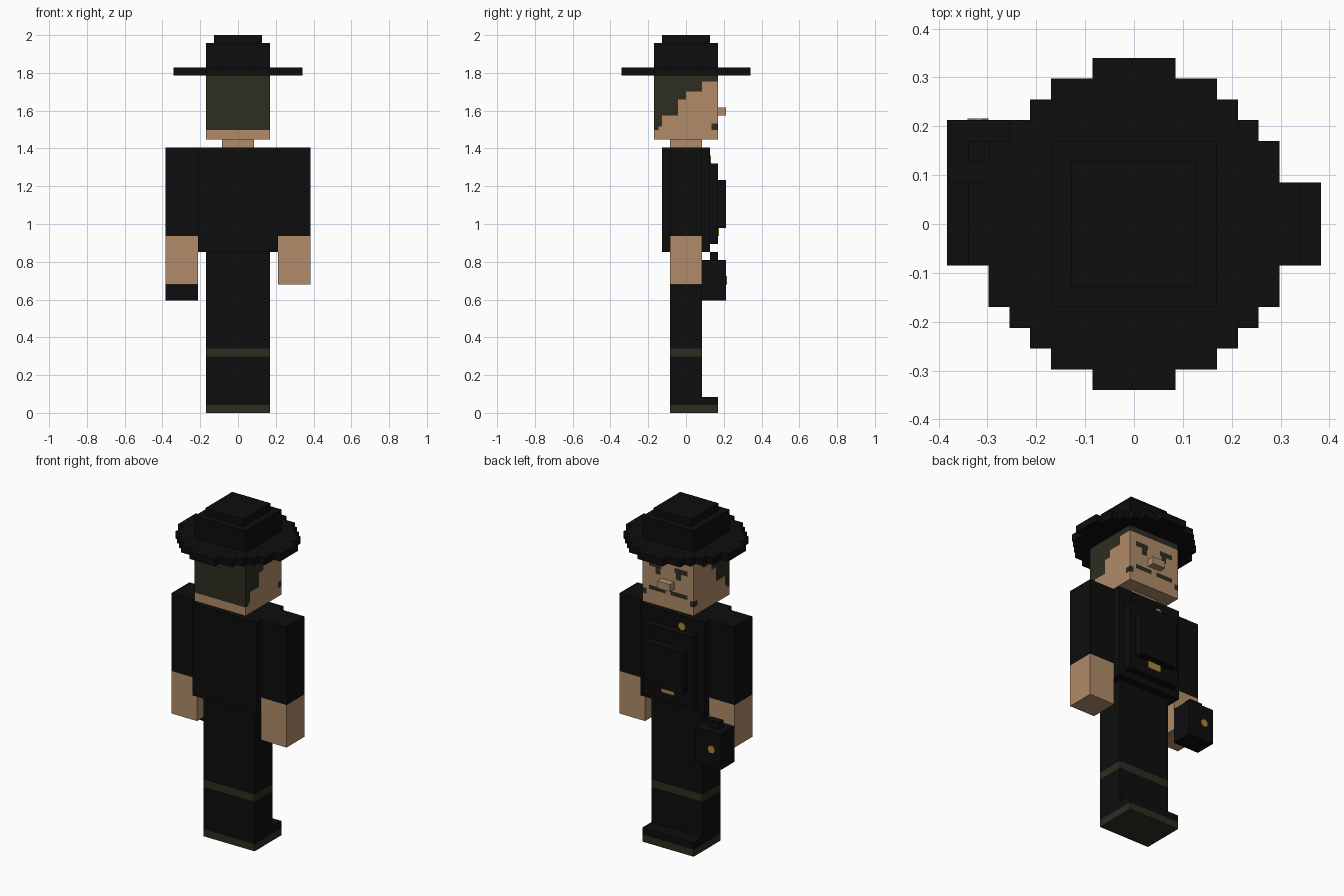
import bpy, bmesh, math
from mathutils import Vector, Matrix

default = bpy.data.objects.get("Cube")
if default:
    bpy.data.objects.remove(default, do_unlink=True)

U = 2 / 47  # one block of the voxel grid


def material(name, rgb):
    m = bpy.data.materials.new(name)
    m.use_nodes = True
    m.diffuse_color = (*rgb, 1)
    m.node_tree.nodes["Principled BSDF"].inputs["Base Color"].default_value = (*rgb, 1)
    return m


BLACK = material("black cloth", (0.004, 0.004, 0.004))
SKIN = material("skin", (0.44, 0.26, 0.142))
OLIVE = material("dark olive", (0.026, 0.026, 0.016))
GOLD = material("gold", (0.40, 0.25, 0.04))


def finish(name, bm, mats):
    bmesh.ops.recalc_face_normals(bm, faces=bm.faces[:])
    bm.transform(Matrix.Scale(U, 4))
    mesh = bpy.data.meshes.new(name)
    bm.to_mesh(mesh)
    bm.free()
    for m in mats:
        mesh.materials.append(m)
    ob = bpy.data.objects.new(name, mesh)
    bpy.context.collection.objects.link(ob)
    return ob


def box(name, x, y, z, mats, cuts=((), (), ()), rule=None):
    """Box between ranges in blocks; cut along each axis, then coloured by rule."""
    bm = bmesh.new()
    bmesh.ops.create_cube(bm, size=1)
    for v in bm.verts:
        v.co = [r[0] + (c + 0.5) * (r[1] - r[0]) for r, c in zip((x, y, z), v.co)]
    for axis, places in enumerate(cuts):
        normal = Vector([float(i == axis) for i in range(3)])
        for p in places:
            bmesh.ops.bisect_plane(bm, geom=bm.verts[:] + bm.edges[:] + bm.faces[:],
                                   plane_co=normal * p, plane_no=normal)
    bm.normal_update()
    if rule:
        for f in bm.faces:
            f.material_index = rule(f.calc_center_median(), f.normal)
    return finish(name, bm, mats)


def disc(name, x, y, z, radius):
    """Thin eight-sided button facing +y."""
    bm = bmesh.new()
    turn = Matrix.Translation((x, y, z)) @ Matrix.Rotation(math.pi / 2, 4, "X") \
        @ Matrix.Rotation(math.pi / 8, 4, "Z")
    bmesh.ops.create_cone(bm, cap_ends=True, segments=8, radius1=radius,
                          radius2=radius, depth=0.16, matrix=turn)
    return finish(name, bm, [GOLD])


# Legs and shoes
box("trousers", (-4, 4), (-2, 2), (0, 20), [BLACK, OLIVE], ((), (), (1, 7, 8)),
    lambda c, n: int(c.z < 1 or 7 < c.z < 8))
box("shoe_toes", (-4, 4), (2, 4), (0, 2), [BLACK, OLIVE], ((), (), (1,)),
    lambda c, n: int(c.z < 1))

# Torso with its two stepped front layers
box("torso", (-5, 5), (-3, 3), (20, 33), [BLACK])
box("belly_lower_layer", (-4, 4), (3, 4), (21, 31), [BLACK])
box("belly_upper_layer", (-3, 3), (4, 5), (23, 29), [BLACK])
box("belt_buckle", (-1, 1), (4, 4.08), (22, 23), [GOLD])
disc("chest_badge", -1.5, 3, 31.5, 0.55)

# Arms
for side, s in (("left", 1), ("right", -1)):
    box(side + "_arm", sorted((5 * s, 9 * s)), (-2, 2), (16, 33), [BLACK, SKIN],
        ((), (), (22,)), lambda c, n: int(c.z < 22))

# Carried case
box("case", (-9, -5), (2, 5), (14, 19), [BLACK])
box("case_handle", (-8, -6), (3, 4), (19, 20), [BLACK])
disc("case_clasp", -7.5, 5, 16.5, 0.55)

# Neck and head: hair edge steps up towards the face
box("neck", (-2, 2), (-2, 2), (33, 34), [SKIN])
HAIR_STEPS = ((-3.4, 35.2), (-3, 35.6), (-1, 37), (0, 39), (2, 40), (4, 41.2))


def hair_edge(y):
    return next((z for limit, z in HAIR_STEPS if y < limit), 41.2)


# Face markings as x range, z range, mirrored: brow, eye, moustache, jaw spot
MARKS = (((1, 3), (39.3, 40)), ((1.2, 2), (38.4, 39.3)),
         ((0.4, 3), (36, 36.6)), ((3.4, 4), (35.2, 36)))


def head_colour(c, n):
    if n.y < -0.5:
        return int(c.z > 35.2)
    if abs(n.x) > 0.5:
        jaw_spot = c.y > 3.2 and 35.2 < c.z < 36
        return int(c.z > hair_edge(c.y) or jaw_spot)
    if n.y > 0.5:
        marked = any(a < abs(c.x) < b and lo < c.z < hi for (a, b), (lo, hi) in MARKS)
        return int(c.z > 41.2 or marked)
    return int(n.z > 0.5)


x_cuts = {s * x for xs, _ in MARKS for x in xs if x < 4 for s in (-1, 1)}
y_cuts = {y for y, _ in HAIR_STEPS if y < 4} | {3.2}
z_cuts = {z for _, z in HAIR_STEPS} | {z for _, zs in MARKS for z in zs}
box("head", (-4, 4), (-4, 4), (34, 42), [SKIN, OLIVE],
    (sorted(x_cuts), sorted(y_cuts), sorted(z_cuts)), head_colour)
box("nose", (-1, 1), (4, 5), (37, 38), [SKIN])

# Hat: stepped round brim from one quarter outline turned four times
quarter = [(8, 2), (7, 2), (7, 4), (6, 4), (6, 5), (5, 5), (5, 6), (4, 6), (4, 7), (2, 7), (2, 8)]
bm = bmesh.new()
outline = []
for k in range(4):
    for x, y in quarter:
        for _ in range(k):
            x, y = -y, x
        outline.append(bm.verts.new((x, y, 42)))
brim = bm.faces.new(outline)
raised = bmesh.ops.extrude_face_region(bm, geom=[brim])["geom"]
bmesh.ops.translate(bm, vec=(0, 0, 1), verts=[g for g in raised if isinstance(g, bmesh.types.BMVert)])
finish("hat_brim", bm, [BLACK])
box("hat_crown", (-4, 4), (-4, 4), (43, 46), [BLACK])
box("hat_top", (-3, 3), (-3, 3), (46, 47), [BLACK])
